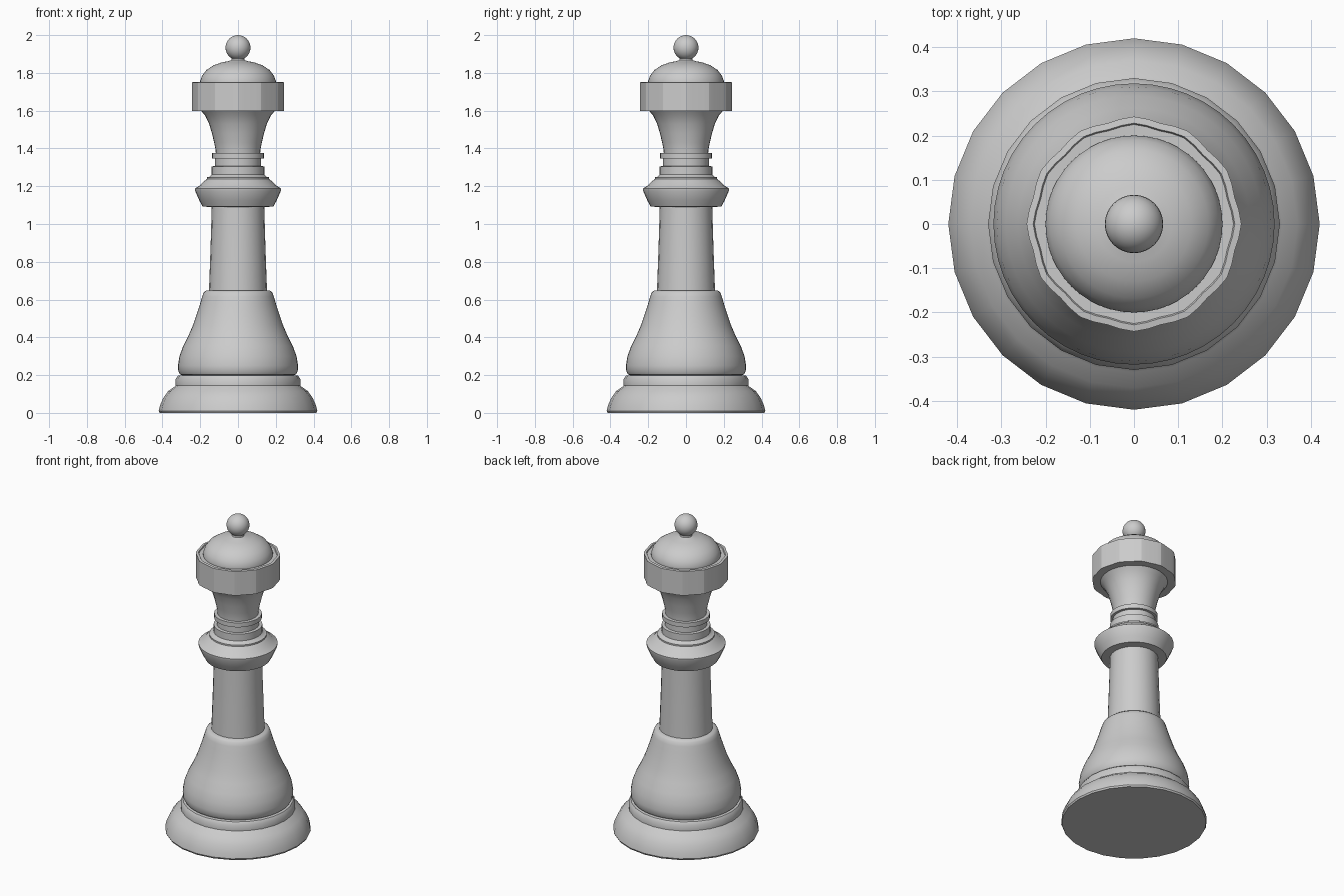
import bpy, bmesh, math

if "Cube" in bpy.data.objects:
    bpy.data.objects.remove(bpy.data.objects["Cube"])


def lathe(name, profile, sides=24, angle=35, flute=None):
    """Revolve (radius, z) points about z; flute(i) scales each column."""
    bm = bmesh.new()
    rings = []
    for r, z in profile:
        ring = []
        for i in range(sides):
            a = 2 * math.pi * i / sides
            k = flute(i) if flute else 1
            ring.append(bm.verts.new((r * k * math.cos(a), r * k * math.sin(a), z)))
        rings.append(ring)
    for lo, hi in zip(rings, rings[1:]):
        for i in range(sides):
            j = (i + 1) % sides
            bm.faces.new((lo[i], lo[j], hi[j], hi[i]))
    bm.faces.new(rings[0][::-1])
    bm.faces.new(rings[-1])
    me = bpy.data.meshes.new(name)
    bm.to_mesh(me)
    bm.free()
    ob = bpy.data.objects.new(name, me)
    bpy.context.collection.objects.link(ob)
    smooth(ob, angle)
    return ob


def smooth(ob, angle):
    bpy.ops.object.select_all(action='DESELECT')
    ob.select_set(True)
    bpy.context.view_layer.objects.active = ob
    bpy.ops.object.shade_smooth_by_angle(angle=math.radians(angle))


# Foot and the step above it
lathe("base", [(.415, 0), (.42, .01), (.413, .04), (.395, .08), (.37, .115),
               (.335, .14), (.33, .145), (.33, .18), (.318, .197), (.29, .2)])
# Bell-shaped lower body
lathe("bell", [(.29, .198), (.307, .204), (.316, .22), (.318, .25), (.31, .30),
               (.29, .355), (.262, .41), (.238, .465), (.216, .53), (.2, .58),
               (.19, .615), (.182, .637), (.17, .647), (.145, .65)], 48)
# Tapered column
lathe("column", [(.154, .64), (.148, .8), (.143, .95), (.139, 1.1)])
# Collar with its upper steps
lathe("collar", [(.13, 1.09), (.187, 1.092), (.205, 1.125), (.227, 1.175), (.228, 1.188),
                 (.2, 1.205), (.178, 1.228), (.165, 1.238), (.165, 1.247), (.152, 1.25),
                 (.14, 1.262), (.14, 1.305), (.122, 1.307), (.122, 1.35)], 32)
# Thin neck ring
lathe("neck_ring", [(.115, 1.346), (.137, 1.347), (.137, 1.375), (.115, 1.376)], 32)
# Flared neck under the crown
lathe("neck", [(.117, 1.34), (.118, 1.39), (.126, 1.43), (.138, 1.48), (.153, 1.53),
               (.175, 1.575), (.2, 1.605)], 32)
# Fluted crown band
lathe("crown_band", [(.18, 1.597), (.243, 1.598), (.243, 1.75), (.228, 1.752),
                     (.225, 1.745), (.19, 1.745)], 48, 12,
      lambda i: (1, .985, .97, .985)[i % 4])
# Domed cap and finial stem
lathe("dome", [(.2, 1.745), (.2, 1.758), (.19, 1.785), (.168, 1.815), (.13, 1.84),
               (.085, 1.856), (.05, 1.862), (.035, 1.868), (.031, 1.89)], 48)
# Finial ball
bpy.ops.mesh.primitive_uv_sphere_add(segments=32, ring_count=16, radius=.066,
                                     location=(0, 0, 1.934))
ball = bpy.context.object
ball.name = "finial_ball"
smooth(ball, 60)
